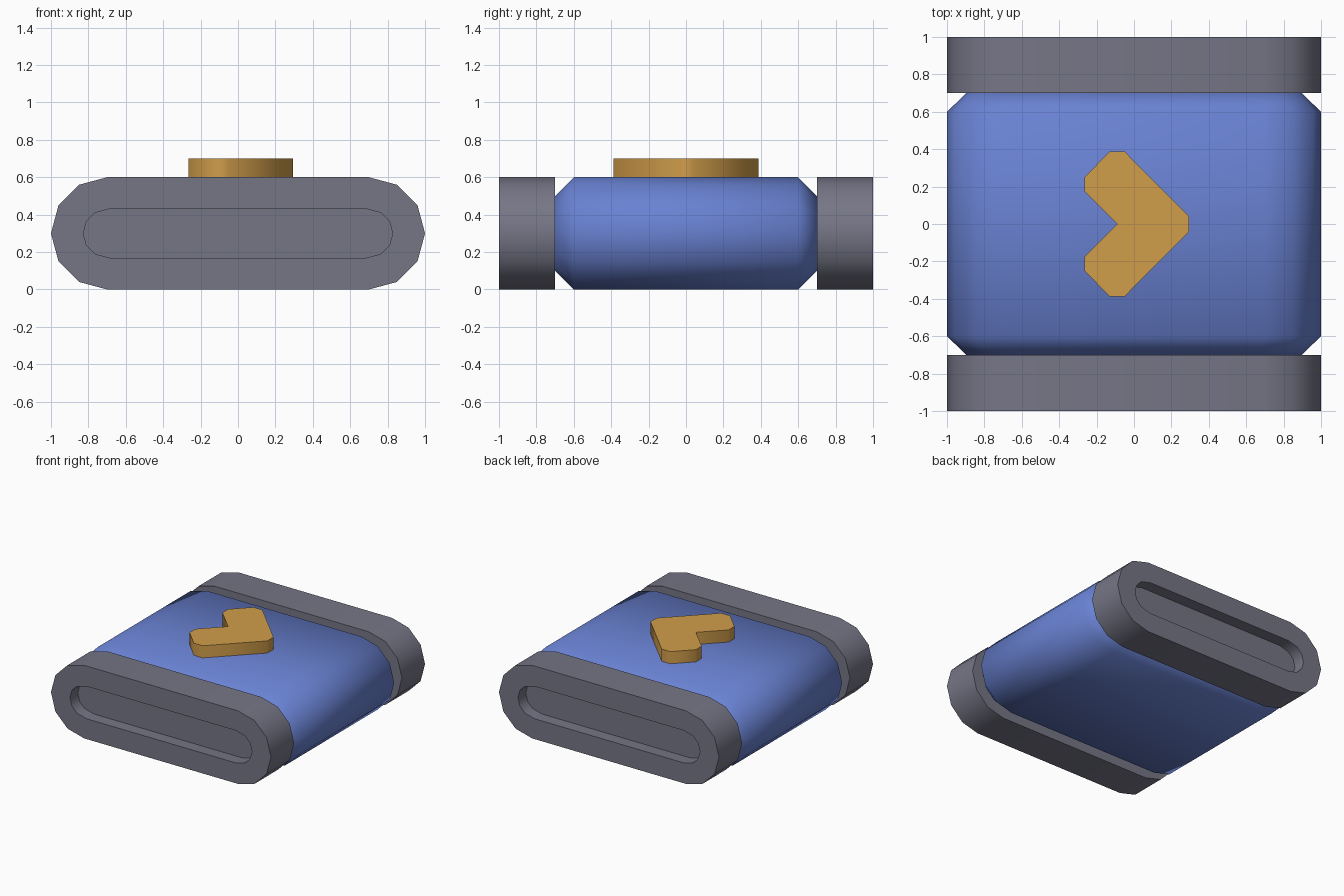
import bpy, bmesh, math

if "Cube" in bpy.data.objects:
    bpy.data.objects.remove(bpy.data.objects["Cube"])


def material(name, rgb):
    m = bpy.data.materials.new(name)
    m.diffuse_color = (*rgb, 1)
    m.use_nodes = True
    m.node_tree.nodes["Principled BSDF"].inputs["Base Color"].default_value = m.diffuse_color
    return m


GREY = material("cap grey", (0.18, 0.18, 0.24))
BLUE = material("body blue", (0.14, 0.22, 0.64))
ORANGE = material("arrow orange", (0.64, 0.34, 0.07))

# Stadium cross-section in x/z: 30 degree steps round both ends
stadium = []
for cx, start in ((0.7, -90), (-0.7, 90)):
    for i in range(7):
        a = math.radians(start + 30 * i)
        stadium.append((cx + 0.3 * math.cos(a), 0.3 + 0.3 * math.sin(a)))


def prism(points, offset):
    """Closed prism: 3D outline extruded along offset."""
    bm = bmesh.new()
    face = bm.faces.new([bm.verts.new(p) for p in points])
    ext = bmesh.ops.extrude_face_region(bm, geom=[face], use_keep_orig=True)
    verts = [v for v in ext["geom"] if isinstance(v, bmesh.types.BMVert)]
    bmesh.ops.translate(bm, verts=verts, vec=offset)
    bmesh.ops.recalc_face_normals(bm, faces=bm.faces)
    return bm


def inset_end(bm, sign, thickness, dy):
    """Inset the end face looking along sign*y, then slide it by dy."""
    bm.normal_update()
    face = next(f for f in bm.faces if f.normal.y * sign > 0.99)
    bmesh.ops.inset_region(bm, faces=[face], thickness=thickness,
                           use_even_offset=True)
    bmesh.ops.translate(bm, verts=face.verts, vec=(0, dy, 0))
    return face


def finish(name, bm, mat, angle):
    bmesh.ops.recalc_face_normals(bm, faces=bm.faces)
    me = bpy.data.meshes.new(name)
    bm.to_mesh(me)
    bm.free()
    me.materials.append(mat)
    ob = bpy.data.objects.new(name, me)
    bpy.context.collection.objects.link(ob)
    bpy.ops.object.select_all(action='DESELECT')
    ob.select_set(True)
    bpy.context.view_layer.objects.active = ob
    bpy.ops.object.shade_smooth_by_angle(angle=math.radians(angle))
    return ob


# Blue body with chamfered ends
bm = prism([(x, -0.6, z) for x, z in stadium], (0, 1.2, 0))
for s in (-1, 1):
    inset_end(bm, s, 0.1, 0.1 * s)
finish("body", bm, BLUE, 60)

# Grey end caps, each with a recessed slot in its outer face
for name, s in (("front_cap", -1), ("back_cap", 1)):
    bm = prism([(x, 0.7 * s, z) for x, z in stadium], (0, 0.3 * s, 0))
    floor = inset_end(bm, s, 0.167, 0)
    ext = bmesh.ops.extrude_face_region(bm, geom=[floor])
    verts = [v for v in ext["geom"] if isinstance(v, bmesh.types.BMVert)]
    bmesh.ops.translate(bm, verts=verts, vec=(0, -0.1 * s, 0))
    if floor.is_valid:
        bmesh.ops.delete(bm, geom=[floor], context='FACES_ONLY')
    finish(name, bm, GREY, 40)

# Raised chevron on top, pointing to +x
half = [(0.295, 0.04), (-0.05, 0.387), (-0.13, 0.387),
        (-0.265, 0.25), (-0.265, 0.175)]
outline = half + [(-0.09, 0)] + [(x, -y) for x, y in reversed(half)]
bm = prism([(x, y, 0.6) for x, y in outline], (0, 0, 0.1))
finish("chevron", bm, ORANGE, 50)
